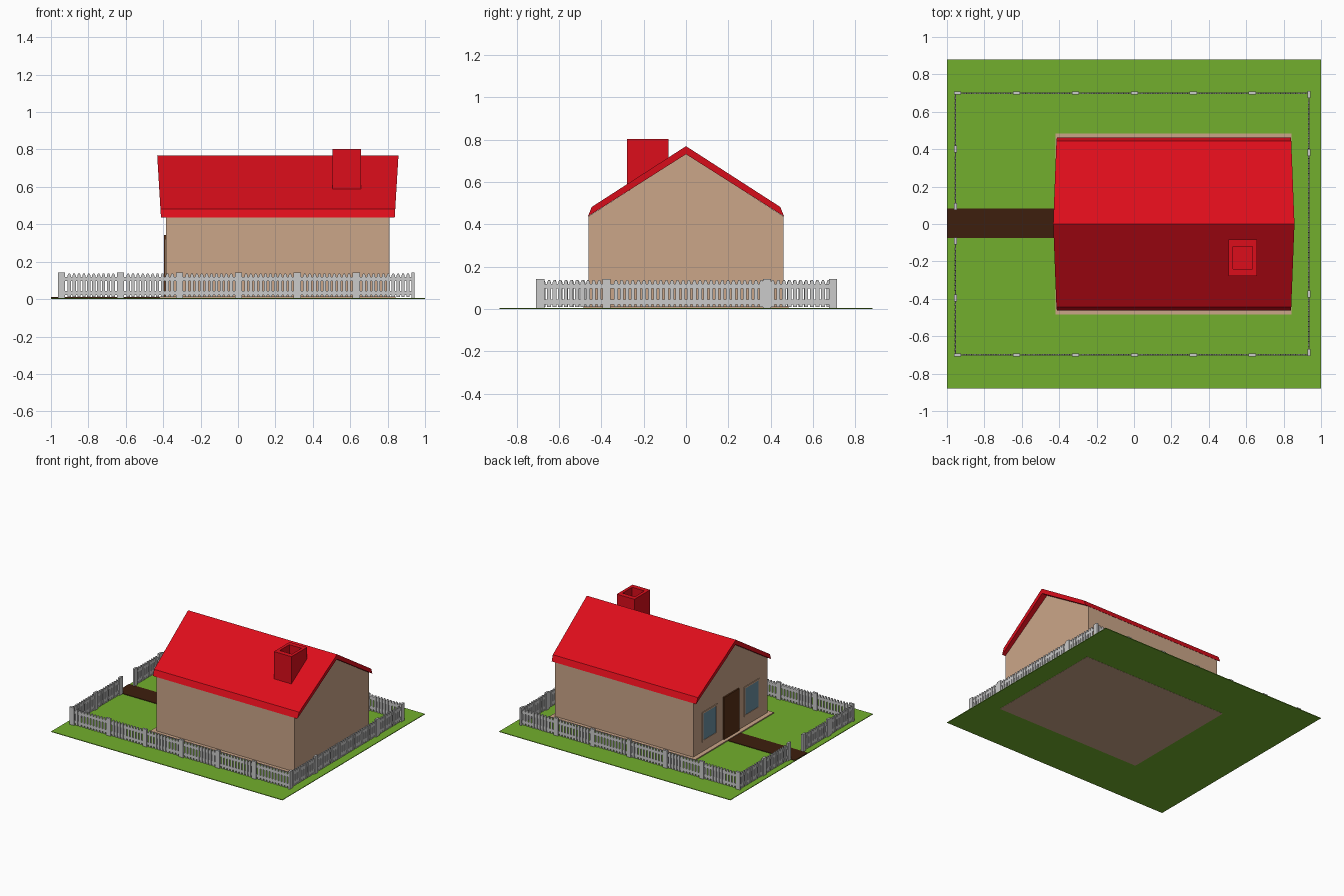
import bpy, bmesh, math
from mathutils import Matrix, Vector

if "Cube" in bpy.data.objects:
    bpy.data.objects.remove(bpy.data.objects["Cube"])


def material(name, rgb):
    m = bpy.data.materials.new(name)
    m.diffuse_color = (*rgb, 1)
    m.use_nodes = True
    m.node_tree.nodes["Principled BSDF"].inputs["Base Color"].default_value = m.diffuse_color
    return m


RED = material("roof red", (0.72, 0.004, 0.011))
GREEN = material("grass", (0.17, 0.43, 0.026))
WALL = material("plaster", (0.60, 0.38, 0.25))
EARTH = material("path earth", (0.048, 0.013, 0.004))
WOOD = material("door wood", (0.10, 0.03, 0.008))
GLASS = material("window glass", (0.15, 0.28, 0.36))


def finish(name, bm, mat=None):
    bmesh.ops.recalc_face_normals(bm, faces=bm.faces[:])
    me = bpy.data.meshes.new(name)
    bm.to_mesh(me)
    bm.free()
    if mat:
        me.materials.append(mat)
    ob = bpy.data.objects.new(name, me)
    bpy.context.collection.objects.link(ob)
    return ob


def add_box(bm, x0, x1, y0, y1, z0, z1):
    mat = Matrix.Translation(((x0 + x1) / 2, (y0 + y1) / 2, (z0 + z1) / 2))
    mat = mat @ Matrix.Diagonal((x1 - x0, y1 - y0, z1 - z0, 1))
    bmesh.ops.create_cube(bm, size=1, matrix=mat)


def box(name, dims, mat=None):
    bm = bmesh.new()
    add_box(bm, *dims)
    return finish(name, bm, mat)


def prism(bm, near, far):
    """Closed solid between two matching outlines."""
    a = [bm.verts.new(p) for p in near]
    b = [bm.verts.new(p) for p in far]
    bm.faces.new(a)
    bm.faces.new(b[::-1])
    for i in range(len(a)):
        j = (i + 1) % len(a)
        bm.faces.new((a[i], b[i], b[j], a[j]))


# Lawn, house slab and path
box("lawn", (-1, 1, -0.88, 0.88, 0.001, 0.006), GREEN)
box("foundation", (-0.42, 0.842, -0.485, 0.485, 0, 0.014), WALL)
box("path", (-1, -0.42, -0.075, 0.082, 0.005, 0.01), EARTH)

# House walls: gabled outline swept along x
gable = [(-0.46, 0.012), (0.46, 0.012), (0.46, 0.438), (0, 0.732), (-0.46, 0.438)]
bm = bmesh.new()
prism(bm, [(-0.385, y, z) for y, z in gable], [(0.81, y, z) for y, z in gable])
finish("walls", bm, WALL)

# Roof: chevron outline, ends leaning outward to the ridge
chevron = [(0, 0.769), (0.445, 0.482), (0.463, 0.437), (0, 0.731),
           (-0.463, 0.437), (-0.445, 0.482)]
lean = lambda z: 0.02 * (0.769 - z) / 0.332
bm = bmesh.new()
prism(bm, [(-0.432 + lean(z), y, z) for y, z in chevron],
      [(0.858 - lean(z), y, z) for y, z in chevron])
finish("roof", bm, RED)

# Chimney with sunken flue
bm = bmesh.new()
add_box(bm, 0.505, 0.657, -0.278, -0.083, 0.56, 0.803)
bm.normal_update()
top = max(bm.faces, key=lambda f: f.calc_center_median().z)
bmesh.ops.inset_region(bm, faces=[top], thickness=0.033)
for v in top.verts:
    v.co.y = -0.18 + (v.co.y + 0.18) * 0.8
flue = bmesh.ops.extrude_discrete_faces(bm, faces=[top])["faces"][0]
bmesh.ops.translate(bm, verts=flue.verts[:], vec=(0, 0, -0.07))
finish("chimney", bm, RED)

# Door and the two windows on the path side
box("door", (-0.396, -0.38, -0.095, 0.095, 0.012, 0.343), WOOD)
for side, y in (("left", 0.26), ("right", -0.26)):
    bm = bmesh.new()
    w, t, z0, z1 = 0.093, 0.012, 0.09, 0.322
    for ya, yb, za, zb in ((-w, w, z0, z0 + t), (-w, w, z1 - t, z1),
                           (-w, -w + t, z0 + t, z1 - t), (w - t, w, z0 + t, z1 - t)):
        add_box(bm, -0.390, -0.38, y + ya, y + yb, za, zb)
    finish(f"window_frame_{side}", bm, WALL)
    box(f"window_glass_{side}", (-0.387, -0.38, y - w + t, y + w - t, z0 + t, z1 - t), GLASS)


def fence(name, start, end, posts):
    """Picket run from start to end; posts are distances along the run."""
    start, end = Vector(start), Vector(end)
    length = (end - start).length
    bm = bmesh.new()
    # rails
    for z in (0.022, 0.096):
        add_box(bm, 0, length, -0.002, 0.002, z, z + 0.022)
    # posts
    for p in posts:
        add_box(bm, p - 0.019, p + 0.019, -0.008, 0.008, 0.006, 0.142)
    # pickets with clipped tops
    count = round(length / 0.0264)
    for i in range(1, count):
        x = length * i / count
        if any(abs(x - p) < 0.022 for p in posts):
            continue
        w = 0.0088
        outline = [(-w, 0.01), (w, 0.01), (w, 0.126), (w * 0.5, 0.136),
                   (-w * 0.5, 0.136), (-w, 0.126)]
        prism(bm, [(x + u, -0.004, z) for u, z in outline],
              [(x + u, 0.004, z) for u, z in outline])
    d = end - start
    bmesh.ops.transform(bm, verts=bm.verts[:], matrix=Matrix.Translation((*start, 0))
                        @ Matrix.Rotation(math.atan2(d.y, d.x), 4, 'Z'))
    return finish(name, bm)


# Fence runs, with an opening for the path
L, R, Y = -0.955, 0.935, 0.7
long_posts = [0.012 + 0.315 * i for i in range(6)]
fence("fence_front", (L, -Y), (R, -Y), long_posts)
fence("fence_back", (L, Y), (R, Y), long_posts)
fence("fence_right", (R, -Y), (R, Y), [0.012, 0.325, 1.083, 1.393])
fence("fence_left_back", (L, Y), (L, 0.085), [0.3, 0.606])
fence("fence_left_front", (L, -Y), (L, -0.08), [0.305, 0.61])
